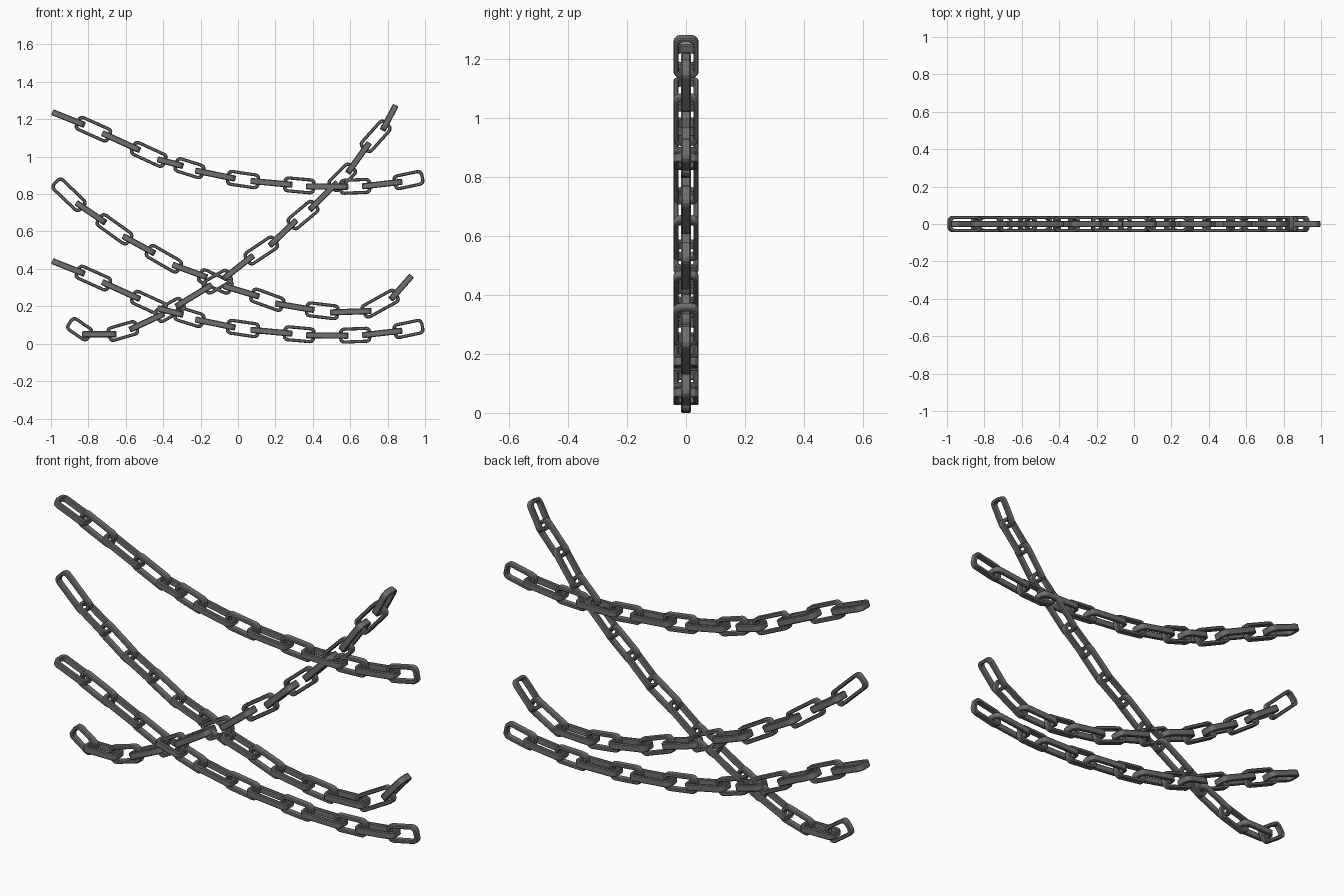
import bpy, bmesh
from math import sin, cos, pi
from mathutils import Vector

if "Cube" in bpy.data.objects:
    bpy.data.objects.remove(bpy.data.objects["Cube"])

WIDTH, DEPTH, BAR, RADIUS = 0.086, 0.033, 0.017, 0.026
OVERLAP = 0.025      # how far each link reaches past its joint


def outline(length, inset):
    """Rounded rectangle loop in link space."""
    r = RADIUS - inset * 0.7
    hx, hy = length / 2 - inset - r, WIDTH / 2 - inset - r
    pts = []
    for k, (sx, sy) in enumerate([(1, 1), (-1, 1), (-1, -1), (1, -1)]):
        for j in range(4):
            a = k * pi / 2 + j * pi / 6
            pts.append((sx * hx + r * cos(a), sy * hy + r * sin(a)))
    return pts


def add_link(bm, a, b, face_on):
    """Chamfered flat bar swept round a rounded rectangle between two joints."""
    along = (b - a).normalized()
    up = Vector((-along.z, 0, along.x))
    side = Vector((0, 1, 0))
    wide, deep = (up, side) if face_on else (side, -up)
    centre, length = (a + b) / 2, (b - a).length + 2 * OVERLAP
    c, h = 0.004, DEPTH / 2
    section = [(0, -h + c), (0, h - c), (c, h), (BAR - c, h),
               (BAR, h - c), (BAR, -h + c), (BAR - c, -h), (c, -h)]
    rings = [[bm.verts.new(centre + along * x + wide * y + deep * d)
              for x, y in outline(length, inset)] for inset, d in section]
    n = len(rings[0])
    for i, ring in enumerate(rings):
        nxt = rings[(i + 1) % len(rings)]
        for j in range(n):
            k = (j + 1) % n
            bm.faces.new((ring[j], ring[k], nxt[k], nxt[j]))


def chain(name, joints, face_first, drop=0.0):
    bm = bmesh.new()
    pts = [Vector((x, 0, z - drop)) for x, z in joints]
    for i in range(len(pts) - 1):
        add_link(bm, pts[i], pts[i + 1], (i % 2 == 0) == face_first)
    bmesh.ops.recalc_face_normals(bm, faces=bm.faces)
    mesh = bpy.data.meshes.new(name)
    bm.to_mesh(mesh)
    bm.free()
    obj = bpy.data.objects.new(name, mesh)
    bpy.context.collection.objects.link(obj)
    mat = bpy.data.materials.get("dark_iron") or bpy.data.materials.new("dark_iron")
    mat.diffuse_color = (0.16, 0.16, 0.16, 1)
    mat.use_nodes = True
    mat.node_tree.nodes["Principled BSDF"].inputs["Base Color"].default_value = mat.diffuse_color
    mesh.materials.append(mat)


# Joints (x, z) where neighbouring links hook together
sagging = [(-.970, 1.229), (-.842, 1.178), (-.704, 1.116), (-.546, 1.044), (-.407, .980),
           (-.316, .956), (-.204, .921), (-.038, .887), (.092, .868), (.266, .852),
           (.389, .841), (.565, .839), (.688, .844), (.854, .863), (.969, .887)]
middle = [(-.962, .852), (-.845, .740), (-.728, .660), (-.594, .564), (-.466, .494),
          (-.327, .414), (-.188, .363), (-.054, .302), (.090, .259), (.223, .211),
          (.384, .184), (.517, .168), (.688, .174), (.832, .254), (.912, .345)]
diagonal = [(-.885, .104), (-.808, .051), (-.674, .051), (-.557, .085), (-.418, .150),
            (-.311, .211), (-.161, .302), (-.060, .361), (.063, .457), (.186, .540),
            (.295, .644), (.400, .732), (.514, .847), (.600, .932), (.688, 1.055),
            (.784, 1.162), (.832, 1.253)]

# Upper and lower chains share one shape
chain("upper_chain", sagging, False)
chain("lower_chain", sagging, False, 0.796)
chain("middle_chain", middle, True)
chain("diagonal_chain", diagonal, True)
